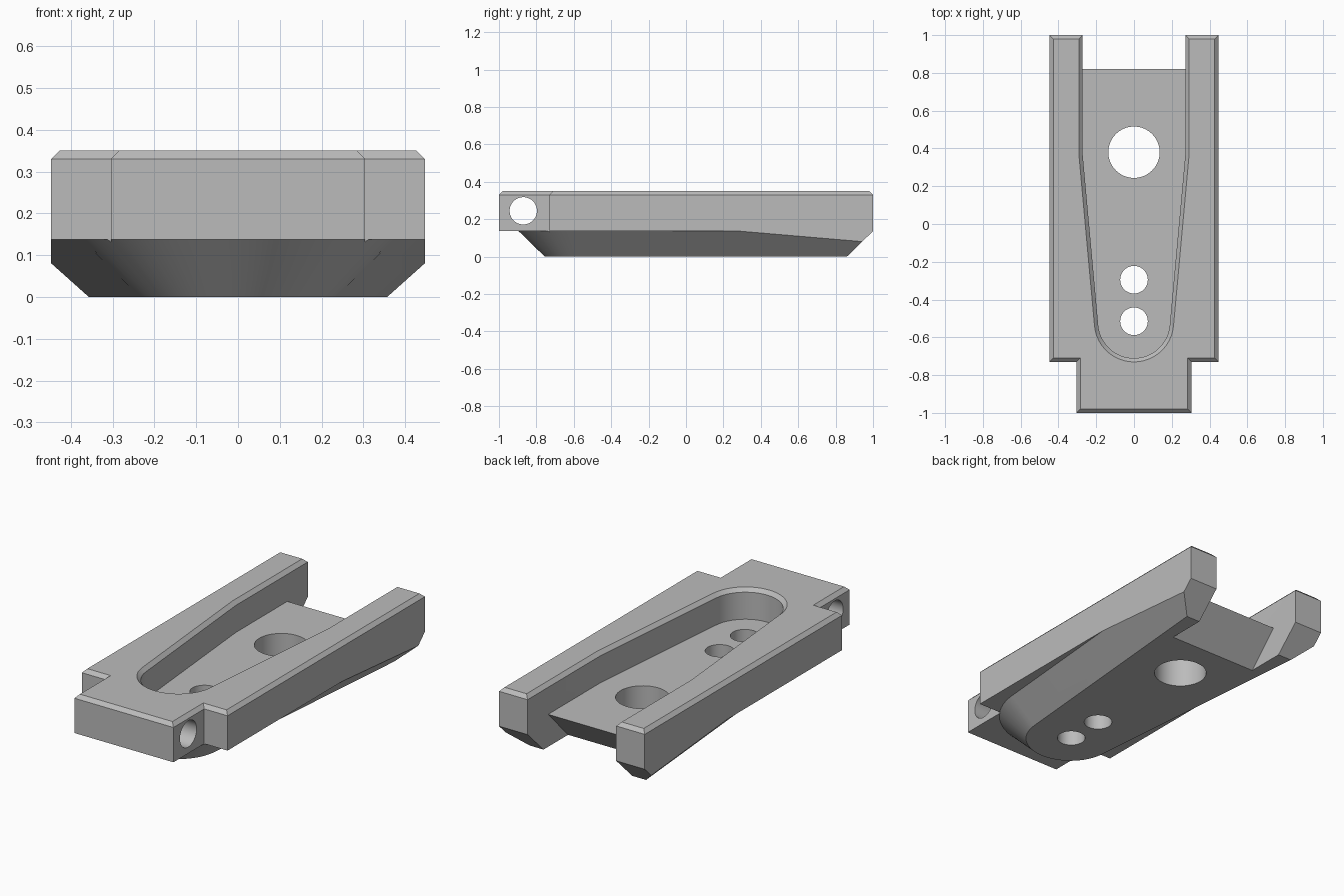
import bpy, bmesh, math
from mathutils import Vector, Matrix

if "Cube" in bpy.data.objects:
    bpy.data.objects.remove(bpy.data.objects["Cube"], do_unlink=True)

grey = bpy.data.materials.new("plain grey")
grey.use_nodes = True
grey.diffuse_color = (0.5, 0.5, 0.5, 1)
grey.node_tree.nodes["Principled BSDF"].inputs["Base Color"].default_value = (0.5, 0.5, 0.5, 1)


def make_object(name, bm):
    bmesh.ops.recalc_face_normals(bm, faces=bm.faces[:])
    mesh = bpy.data.meshes.new(name)
    bm.to_mesh(mesh)
    bm.free()
    mesh.materials.append(grey)
    ob = bpy.data.objects.new(name, mesh)
    bpy.context.collection.objects.link(ob)
    return ob


def offset(outline, d):
    """Mitred offset of a counter-clockwise outline, outward for d > 0."""
    pts = [Vector(p) for p in outline]
    if d == 0:
        return pts
    out = []
    for i, p in enumerate(pts):
        a, b = p - pts[i - 1], pts[(i + 1) % len(pts)] - p
        n1 = Vector((a.y, -a.x)).normalized()
        n2 = Vector((b.y, -b.x)).normalized()
        out.append(p + (n1 + n2) * (d / (1 + n1.dot(n2))))
    return out


def stack(name, outline, levels):
    """Closed solid through (height, offset) copies of one outline."""
    bm = bmesh.new()
    rings = [[bm.verts.new((p.x, p.y, z)) for p in offset(outline, d)] for z, d in levels]
    n = len(outline)
    for low, high in zip(rings, rings[1:]):
        for i in range(n):
            j = (i + 1) % n
            bm.faces.new((low[i], low[j], high[j], high[i]))
    bm.faces.new(rings[0][::-1])
    bm.faces.new(rings[-1])
    return make_object(name, bm)


def cylinder(name, centre, radius, axis="Z"):
    bm = bmesh.new()
    turn = Matrix.Rotation(math.pi / 2, 4, "Y") if axis == "X" else Matrix()
    bmesh.ops.create_cone(bm, cap_ends=True, segments=64, radius1=radius, radius2=radius,
                          depth=2, matrix=Matrix.Translation(centre) @ turn)
    return make_object(name, bm)


def combine(target, tool, operation):
    mod = target.modifiers.new("cut", "BOOLEAN")
    mod.operation, mod.solver, mod.object = operation, "EXACT", tool
    bpy.context.view_layer.objects.active = target
    bpy.ops.object.modifier_apply(modifier=mod.name)
    bpy.data.objects.remove(tool, do_unlink=True)


def mirrored(half):
    return half + [(-x, y) for x, y in reversed(half)]


def round_nose(radius, y, lean, steps=32):
    """Arc round the front from left to right, tangent to leaning sides."""
    angles = [math.pi + lean + (math.pi - 2 * lean) * i / steps for i in range(steps + 1)]
    return [(radius * math.cos(a), y + radius * math.sin(a)) for a in angles]


LEAN = math.atan(0.088)
NOSE_Y = -0.52
SHELF, TOP, CHAMFER = 0.137, 0.35, 0.02
FLOOR, INNER = 0.18, 0.272

# Main block with the narrow front tab and chamfered top
block = mirrored([(0.304, -1), (0.304, -0.73), (0.447, -0.73), (0.447, 1)])
body = stack("bracket_body", block, [(-0.2, 0), (TOP - CHAMFER, 0), (TOP, -CHAMFER)])

# Flared round-nosed keel below the shelf
keel_line = [(0.357, 0.86), (-0.357, 0.86)] + round_nose(0.235, NOSE_Y, LEAN)
keel = stack("keel", keel_line, [(0, 0), (SHELF, 0.1405), (SHELF, 1), (0.6, 1)])
combine(body, keel, "INTERSECT")

# Undercut gap between the rear arms
bm = bmesh.new()
profile = [(0.82, 0.25), (0.82, FLOOR), (0.548, -0.1), (1.5, -0.1), (1.5, 0.25)]
left, right = [[bm.verts.new((x, y, z)) for y, z in profile] for x in (INNER, -INNER)]
bm.faces.new(left)
bm.faces.new(right[::-1])
for i in range(len(profile)):
    bm.faces.new((left[i - 1], left[i], right[i], right[i - 1]))
combine(body, make_object("rear_gap", bm), "DIFFERENCE")

# Tapered pocket, open at the back, with chamfered rim
pocket_line = ([(INNER, 0.37), (INNER, 1.5), (-INNER, 1.5), (-INNER, 0.37)]
               + round_nose(0.19, NOSE_Y, LEAN))
pocket = stack("pocket", pocket_line,
               [(FLOOR, 0), (TOP - CHAMFER, 0), (TOP + CHAMFER, 2 * CHAMFER)])
combine(body, pocket, "DIFFERENCE")

# Floor holes and the cross pin hole
for y, radius in ((0.38, 0.136), (-0.295, 0.073), (-0.515, 0.073)):
    combine(body, cylinder("floor_hole", (0, y, 0), radius), "DIFFERENCE")
combine(body, cylinder("pin_hole", (0, -0.87, 0.245), 0.073, "X"), "DIFFERENCE")

# Smooth curves, sharp edges
for ob in bpy.context.selected_objects:
    ob.select_set(False)
body.select_set(True)
bpy.context.view_layer.objects.active = body
bpy.ops.object.shade_smooth_by_angle(angle=math.radians(20))
